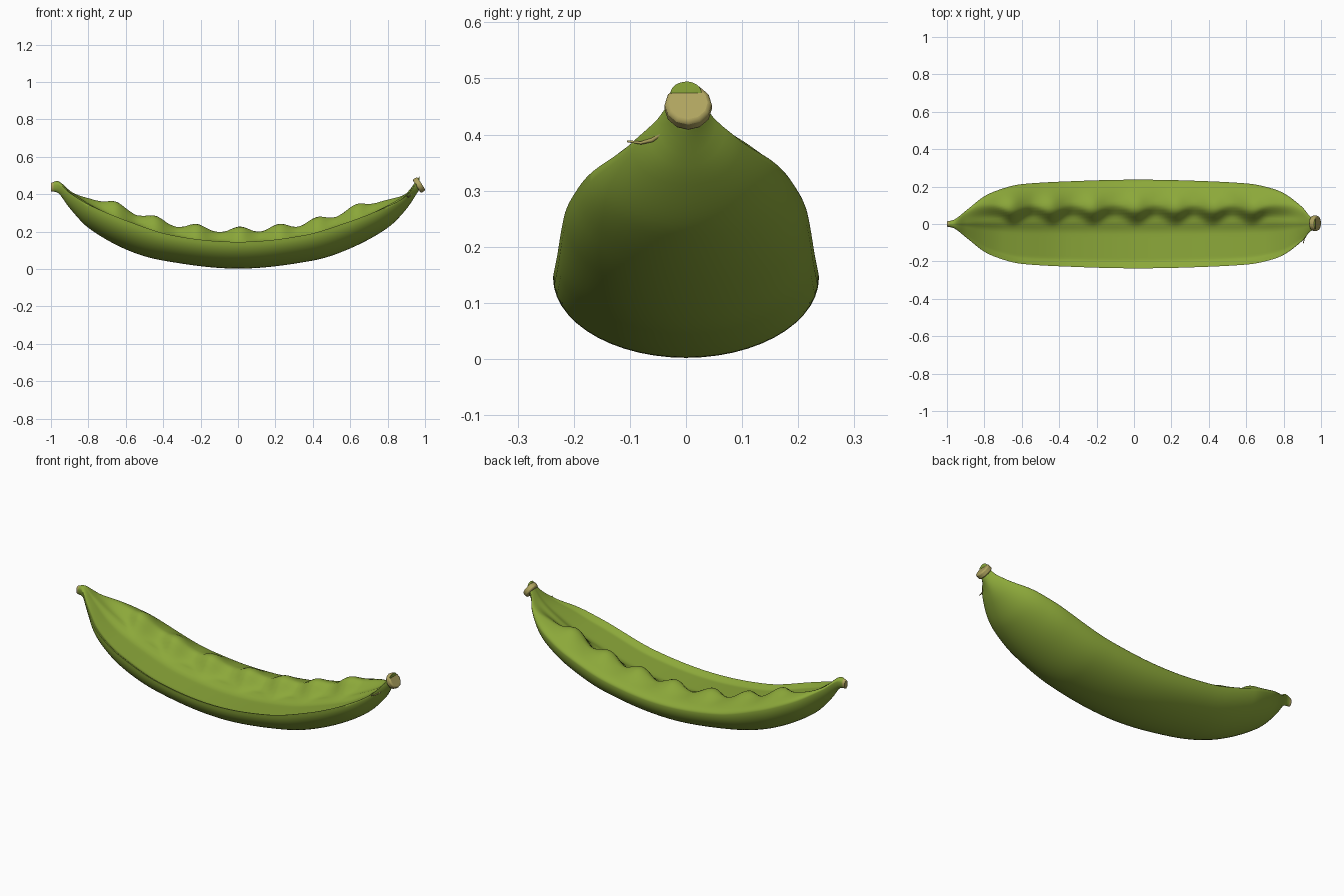
import bpy, bmesh, math
from mathutils import Vector

cube = bpy.data.objects.get("Cube")
if cube:
    bpy.data.objects.remove(cube)


def material(name, rgb):
    m = bpy.data.materials.new(name)
    m.use_nodes = True
    m.diffuse_color = (*rgb, 1)
    m.node_tree.nodes["Principled BSDF"].inputs["Base Color"].default_value = (*rgb, 1)
    return m


GREEN = material("pod green", (0.262, 0.392, 0.042))
TAN = material("dry tan", (0.43, 0.37, 0.115))


def curve(points):
    """Smooth interpolation through (x, value) pairs."""
    def slope(i):
        a, b = points[max(i - 1, 0)], points[min(i + 1, len(points) - 1)]
        return (b[1] - a[1]) / (b[0] - a[0])

    def f(x):
        i = 0
        while i < len(points) - 2 and x > points[i + 1][0]:
            i += 1
        (x0, y0), (x1, y1) = points[i], points[i + 1]
        h = x1 - x0
        t = min(max((x - x0) / h, 0), 1)
        return ((2*t**3 - 3*t*t + 1) * y0 + (t**3 - 2*t*t + t) * h * slope(i)
                + (3*t*t - 2*t**3) * y1 + (t**3 - t*t) * h * slope(i + 1))
    return f


def smooth(a, b, v):
    t = min(max((v - a) / (b - a), 0), 1)
    return t * t * (3 - 2 * t)


# Long profiles of the pod: keel height, rim height and half width
keel = curve([(-1, .415), (-.96, .405), (-.9, .325), (-.8, .22), (-.6, .105), (-.4, .045),
              (0, .002), (.4, .045), (.6, .11), (.8, .22), (.9, .32), (.97, .425)])
rim = curve([(-1, .44), (-.96, .45), (-.9, .405), (-.8, .345), (-.6, .26), (-.35, .18),
             (0, .145), (.35, .18), (.6, .255), (.8, .335), (.9, .39), (.97, .475)])
width = curve([(-1, .014), (-.96, .024), (-.9, .07), (-.8, .148), (-.7, .19), (-.6, .213),
               (-.3, .23), (0, .237), (.3, .232), (.6, .217), (.7, .2), (.8, .165),
               (.9, .09), (.94, .042), (.97, .027)])
PEAS = [-.65, -.44, -.22, .01, .22, .42, .63]


def top_height(x, t):
    """Height above the rim: hollow front half, scalloped swelling behind."""
    w = width(x)
    y = t * w
    fade = smooth(1, .7, abs(x))
    pea = max(math.exp(-((x - p) / .062) ** 2) for p in PEAS) * smooth(.9, .65, abs(x))
    hollow = -.02 * fade * smooth(1, .82, abs(t)) * smooth(.1, -.2, t)
    edge = .075 - .04 * pea
    rise = smooth(edge - .045, edge + .035, y)
    fall = math.sqrt(max(0, 1 - max(0, t) ** 2.6))
    swell = fade * (.052 + .034 * pea * math.exp(-((y - .1) / .065) ** 2)) * rise * fall
    round_end = .02 * (1 - fade) * math.sqrt(max(0, 1 - t * t))
    return hollow + swell + round_end


# Pod body: lofted cross sections
STEPS, TOP, UNDER = 150, 40, 26
bm = bmesh.new()
rings = []
for i in range(STEPS + 1):
    x = -1 + 1.97 * i / STEPS
    w, k, r = width(x), keel(x), rim(x)
    ring = []
    for j in range(TOP):
        t = -math.cos(math.pi * j / TOP)
        ring.append(bm.verts.new((x, t * w, r + top_height(x, t))))
    for j in range(UNDER):
        a = math.pi * j / UNDER
        ring.append(bm.verts.new((x, math.cos(a) * w, r - (r - k) * math.sin(a))))
    rings.append(ring)
for a, b in zip(rings, rings[1:]):
    n = len(a)
    for j in range(n):
        bm.faces.new((a[j], a[(j + 1) % n], b[(j + 1) % n], b[j]))
bm.faces.new(rings[0])
bm.faces.new(rings[-1][::-1])
bmesh.ops.recalc_face_normals(bm, faces=bm.faces)
for f in bm.faces:
    f.material_index = 1 if f.calc_center_median().x < -.985 else 0
mesh = bpy.data.meshes.new("pod_body")
bm.to_mesh(mesh)
bm.free()
pod = bpy.data.objects.new("pod_body", mesh)
bpy.context.collection.objects.link(pod)
mesh.materials.append(GREEN)
mesh.materials.append(TAN)


def finish(obj, angle):
    bpy.ops.object.select_all(action="DESELECT")
    obj.select_set(True)
    bpy.context.view_layer.objects.active = obj
    bpy.ops.object.shade_smooth_by_angle(angle=math.radians(angle))


finish(pod, 60)

# Cut stem end: tilted disc with softened edge
axis = Vector((.8, 0, .5))
bpy.ops.mesh.primitive_cylinder_add(vertices=12, radius=.042, depth=.03,
                                    location=(.968, .004, .449),
                                    rotation=axis.to_track_quat("Z", "Y").to_euler())
stem = bpy.context.object
stem.name = "stem_end"
stem.data.materials.append(TAN)
bevel = stem.modifiers.new("soft edge", "BEVEL")
bevel.width, bevel.segments = .007, 2
finish(stem, 40)


# Dry wisps beside the stem
def wisp(name, points, thickness):
    c = bpy.data.curves.new(name, "CURVE")
    c.dimensions = "3D"
    c.bevel_depth = thickness
    c.bevel_resolution = 1
    c.use_fill_caps = True
    s = c.splines.new("POLY")
    s.points.add(len(points) - 1)
    for i, (p, co) in enumerate(zip(s.points, points)):
        p.co = (*co, 1)
        p.radius = 1 - .6 * i / (len(points) - 1)
    c.materials.append(TAN)
    bpy.context.collection.objects.link(bpy.data.objects.new(name, c))


wisp("long_wisp", [(.935, -.03, .41), (.92, -.06, .39), (.91, -.08, .385), (.905, -.105, .388)], .005)
wisp("short_wisp", [(.93, -.035, .405), (.905, -.06, .385), (.885, -.085, .375)], .004)
